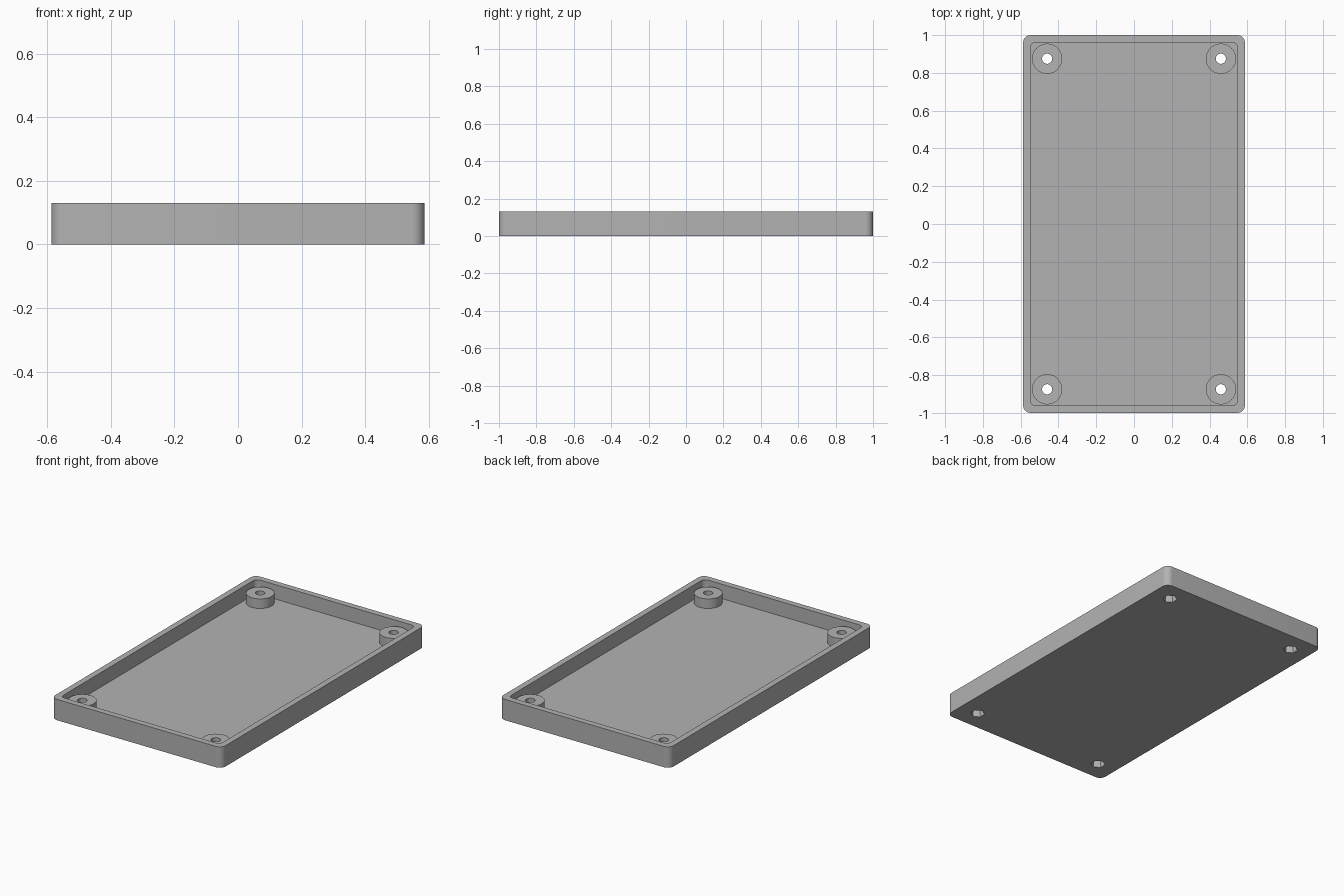
import bpy, bmesh, math

cube = bpy.data.objects.get("Cube")
if cube:
    bpy.data.objects.remove(cube, do_unlink=True)

HEIGHT, FLOOR, BOSS_TOP = 0.13, 0.04, 0.10
BOSS_X, BOSS_Y = 0.46, 0.875

grey = bpy.data.materials.new("plain grey")
grey.use_nodes = True
colour = (0.45, 0.45, 0.45, 1)
grey.diffuse_color = colour
grey.node_tree.nodes["Principled BSDF"].inputs["Base Color"].default_value = colour


def prism(name, points, z0, z1):
    """Extrude a closed outline from z0 to z1."""
    bm = bmesh.new()
    base = bm.faces.new([bm.verts.new((x, y, z0)) for x, y in points])
    top = bmesh.ops.extrude_face_region(bm, geom=[base])["geom"]
    verts = [v for v in top if isinstance(v, bmesh.types.BMVert)]
    bmesh.ops.translate(bm, verts=verts, vec=(0, 0, z1 - z0))
    bmesh.ops.recalc_face_normals(bm, faces=bm.faces)
    mesh = bpy.data.meshes.new(name)
    bm.to_mesh(mesh)
    bm.free()
    mesh.materials.append(grey)
    obj = bpy.data.objects.new(name, mesh)
    bpy.context.collection.objects.link(obj)
    return obj


def rounded_rect(hx, hy, r, steps=10):
    points = []
    for i, (sx, sy) in enumerate([(1, 1), (-1, 1), (-1, -1), (1, -1)]):
        for k in range(steps + 1):
            a = math.pi / 2 * (i + k / steps)
            points.append((sx * (hx - r) + r * math.cos(a),
                           sy * (hy - r) + r * math.sin(a)))
    return points


def ring(cx, cy, r, sides):
    # The first corner points along y
    angles = [math.pi / 2 + math.tau * k / sides for k in range(sides)]
    return [(cx + r * math.cos(a), cy + r * math.sin(a)) for a in angles]


def combine(target, other, operation):
    mod = target.modifiers.new(operation, 'BOOLEAN')
    mod.operation = operation
    mod.solver = 'EXACT'
    mod.object = other
    bpy.context.view_layer.objects.active = target
    bpy.ops.object.modifier_apply(modifier=mod.name)
    bpy.data.objects.remove(other, do_unlink=True)


# Open tray with rounded corners
tray = prism("tray", rounded_rect(0.587, 1.0, 0.04), 0, HEIGHT)
cavity = prism("cavity", rounded_rect(0.549, 0.962, 0.03), FLOOR, HEIGHT + 0.1)
combine(tray, cavity, 'DIFFERENCE')

# Corner screw bosses with a through hole and a hexagonal nut pocket below
for sx in (-1, 1):
    for sy in (-1, 1):
        x, y = sx * BOSS_X, sy * BOSS_Y
        boss = prism("boss", ring(x, y, 0.08, 48), FLOOR - 0.02, BOSS_TOP)
        combine(tray, boss, 'UNION')
        hole = prism("screw_hole", ring(x, y, 0.027, 32), -0.1, HEIGHT + 0.1)
        combine(tray, hole, 'DIFFERENCE')
        pocket = prism("nut_pocket", ring(x, y, 0.042, 6), -0.1, 0.05)
        combine(tray, pocket, 'DIFFERENCE')

bpy.ops.object.select_all(action='DESELECT')
tray.select_set(True)
bpy.context.view_layer.objects.active = tray
bpy.ops.object.shade_smooth_by_angle(angle=math.radians(30))
